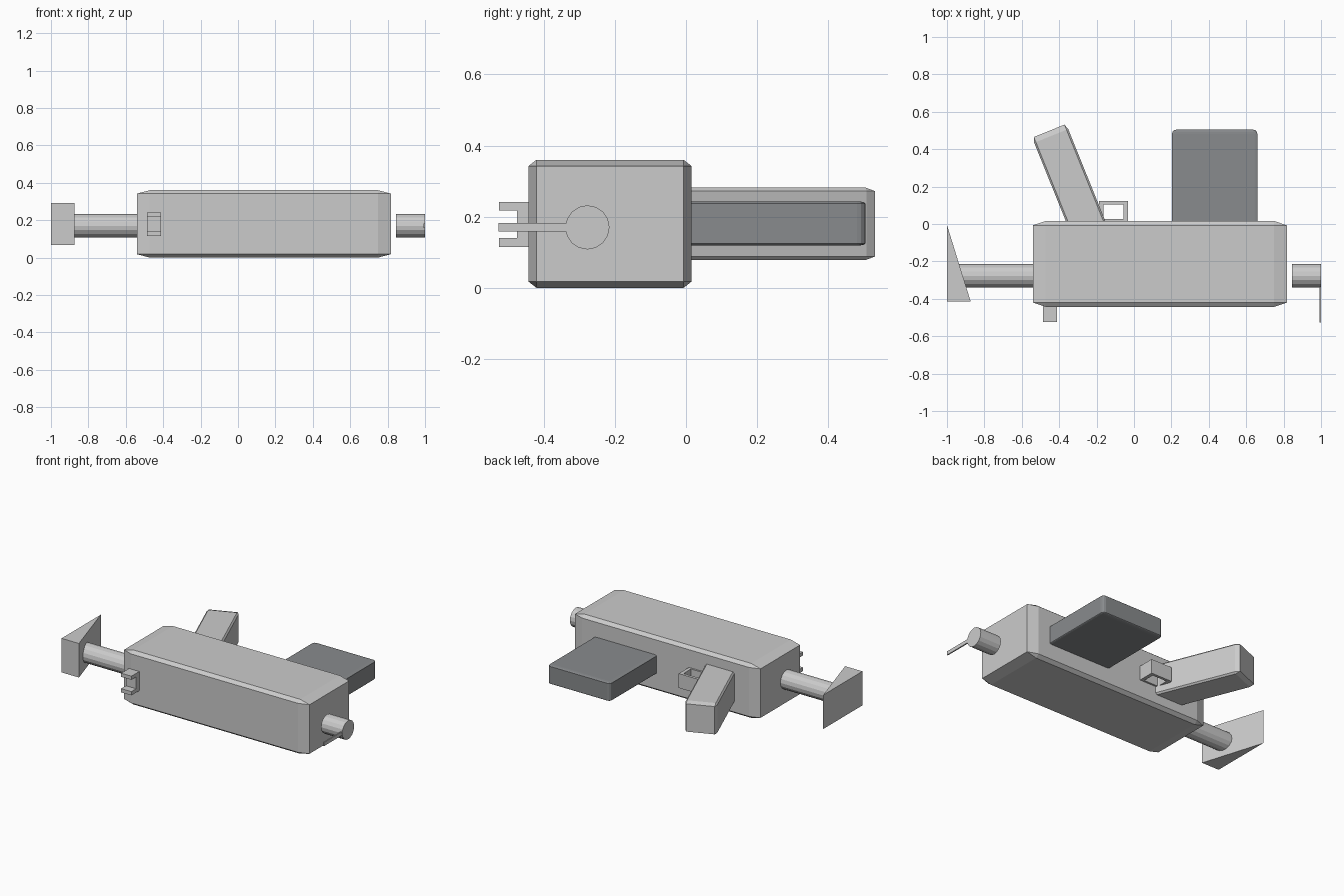
import bpy, bmesh
from math import radians, pi
from mathutils import Matrix, Vector

if "Cube" in bpy.data.objects:
    bpy.data.objects.remove(bpy.data.objects["Cube"])


def finish(bm, name, matrix=None):
    if matrix is not None:
        bm.transform(matrix)
    bmesh.ops.recalc_face_normals(bm, faces=bm.faces)
    mesh = bpy.data.meshes.new(name)
    bm.to_mesh(mesh)
    bm.free()
    ob = bpy.data.objects.new(name, mesh)
    bpy.context.collection.objects.link(ob)
    return ob


def block(name, lo, hi, bevel=0.0, segments=1, angle=0.0):
    """Box between two corners; the bevel is a fraction of each side."""
    lo, hi = Vector(lo), Vector(hi)
    bm = bmesh.new()
    bmesh.ops.create_cube(bm, size=1)
    if bevel:
        bmesh.ops.bevel(bm, geom=bm.edges[:], offset=bevel, segments=segments,
                        profile=0.5, affect='EDGES')
    m = (Matrix.Translation((lo + hi) / 2) @ Matrix.Rotation(angle, 4, 'Z')
         @ Matrix.Diagonal((*(hi - lo), 1)))
    return finish(bm, name, m)


def tube(name, x0, x1):
    bm = bmesh.new()
    bmesh.ops.create_cone(bm, cap_ends=True, segments=16, radius1=0.062,
                          radius2=0.062, depth=x1 - x0)
    m = Matrix.Translation(((x0 + x1) / 2, -0.277, 0.17)) @ Matrix.Rotation(pi / 2, 4, 'Y')
    return finish(bm, name, m)


def prism(name, axis, points, lo, hi):
    """Extrude a closed profile along x (points are y,z) or z (points are x,y)."""
    bm = bmesh.new()
    if axis == 'X':
        verts = [bm.verts.new((lo, a, b)) for a, b in points]
        step = Vector((hi - lo, 0, 0))
    else:
        verts = [bm.verts.new((a, b, lo)) for a, b in points]
        step = Vector((0, 0, hi - lo))
    face = bm.faces.new(verts)
    ext = bmesh.ops.extrude_face_region(bm, geom=[face], use_keep_orig=True)
    moved = [v for v in ext['geom'] if isinstance(v, bmesh.types.BMVert)]
    bmesh.ops.translate(bm, verts=moved, vec=step)
    return finish(bm, name)


# main body with chamfered edges
block("body", (-0.54, -0.443, 0), (0.817, 0.016, 0.36), 0.05)

# rear rod and front stub
tube("rear_rod", -0.97, -0.52)
tube("front_stub", 0.845, 1.0)

# wedge-shaped end plate on the rod
prism("end_wedge", 'Z', [(-1, -0.415), (-0.873, -0.415), (-1, -0.005)], 0.068, 0.293)

# notched rear blade and thin front blade
prism("rear_notch", 'X', [(-0.42, 0.115), (-0.525, 0.115), (-0.525, 0.14), (-0.475, 0.14),
                          (-0.475, 0.218), (-0.525, 0.218), (-0.525, 0.242), (-0.42, 0.242)],
      -0.487, -0.412)
block("front_blade", (0.991, -0.527, 0.158), (0.999, -0.32, 0.182))

# slanted handle
c = Vector((-0.452, 0.4935, 0.18)) + Vector((0.375, -0.927, 0)) * 0.29
half = Vector((0.098, 0.295, 0.102))
block("handle", c - half, c + half, 0.05, angle=radians(22))

# open guard frame beside the handle
for name, lo, hi in (("guard_outer", (-0.187, 0.105), (-0.033, 0.123)),
                     ("guard_inner", (-0.187, 0.005), (-0.033, 0.028)),
                     ("guard_left", (-0.187, 0.028), (-0.162, 0.105)),
                     ("guard_right", (-0.056, 0.028), (-0.033, 0.105))):
    block(name, (*lo, 0.13), (*hi, 0.225))

# dark box
box = block("dark_box", (0.203, -0.03, 0.119), (0.66, 0.504, 0.243), 0.045, 3)
mat = bpy.data.materials.new("dark_grey")
mat.diffuse_color = (0.25, 0.26, 0.27, 1)
mat.use_nodes = True
mat.node_tree.nodes["Principled BSDF"].inputs["Base Color"].default_value = mat.diffuse_color
box.data.materials.append(mat)
